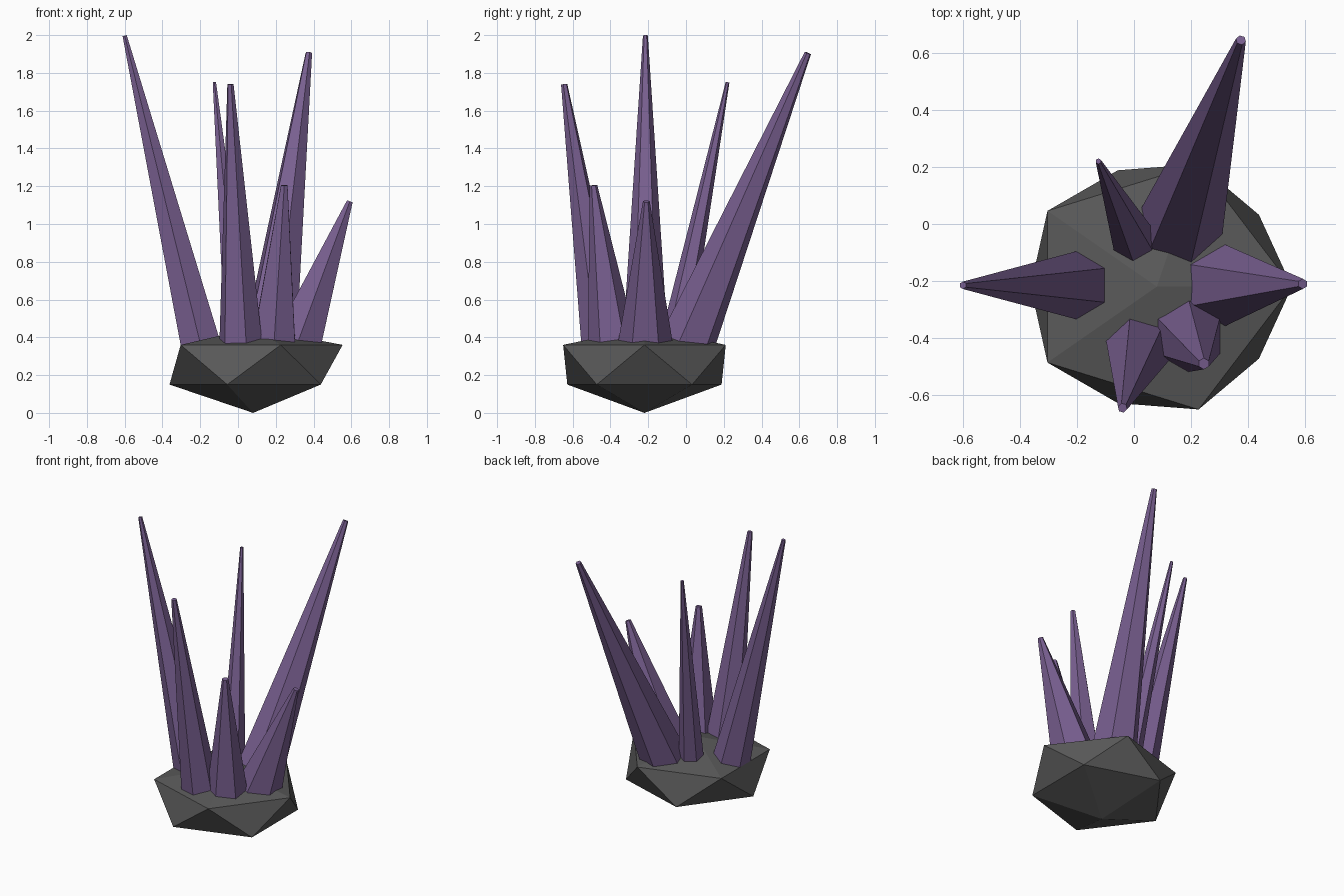
import bpy
import bmesh
from math import cos, sin, radians
from mathutils import Vector, Matrix

if "Cube" in bpy.data.objects:
    bpy.data.objects.remove(bpy.data.objects["Cube"], do_unlink=True)


def make_material(name, color):
    mat = bpy.data.materials.new(name)
    mat.use_nodes = True
    mat.diffuse_color = (*color, 1)
    bsdf = next(n for n in mat.node_tree.nodes if n.type == 'BSDF_PRINCIPLED')
    bsdf.inputs["Base Color"].default_value = (*color, 1)
    return mat


def add_object(name, bm, mat):
    bmesh.ops.recalc_face_normals(bm, faces=bm.faces)
    mesh = bpy.data.meshes.new(name)
    bm.to_mesh(mesh)
    bm.free()
    mesh.materials.append(mat)
    obj = bpy.data.objects.new(name, mesh)
    bpy.context.collection.objects.link(obj)
    return obj


stone = make_material("dark grey stone", (0.1, 0.1, 0.1))
purple = make_material("purple crystal", (0.19, 0.115, 0.28))

# Rock base: a flattened icosahedron, slightly wider at its upper ring
CENTRE = Vector((0.08, -0.22, 0))
bm = bmesh.new()
bmesh.ops.create_icosphere(bm, subdivisions=1, radius=1)
for v in bm.verts:
    if abs(v.co.z) > 0.9:
        v.co.z = 0.45 if v.co.z > 0 else 0
    elif v.co.z > 0:
        v.co = (v.co.x * 0.53, v.co.y * 0.506, 0.36)
    else:
        v.co = (v.co.x * 0.495, v.co.y * 0.48, 0.15)
    v.co += CENTRE
add_object("rock_base", bm, stone)


# Crystals: tilted six-sided spikes with tiny blunt tips, rooted in the rock
def crystal(name, foot, tip, radius, tip_radius, turn):
    foot, tip = Vector((*foot, 0.37)), Vector(tip)
    axis = tip - foot
    sink = 0.06 / axis.length
    foot -= axis * sink
    radius += (radius - tip_radius) * sink
    spin = Vector((0, 0, 1)).rotation_difference(axis)
    bm = bmesh.new()
    rings = []
    for centre, r in ((foot, radius), (tip, tip_radius)):
        angles = [radians(turn + 60 * i) for i in range(6)]
        rings.append([bm.verts.new(centre + spin @ Vector((r * cos(a), r * sin(a), 0)))
                      for a in angles])
    low, high = rings
    for i in range(6):
        j = (i + 1) % 6
        bm.faces.new((low[i], low[j], high[j], high[i]))
    bm.faces.new(low[::-1])
    bm.faces.new(high)
    add_object(name, bm, purple)


crystal("right_crystal", (-0.2, -0.215), (-0.6, -0.215, 1.997), 0.12, 0.013, 30)
crystal("back_small_crystal", (0, -0.06), (-0.125, 0.22, 1.75), 0.08, 0.01, 30)
crystal("front_crystal", (0.015, -0.44), (-0.04, -0.645, 1.74), 0.118, 0.017, 44)
crystal("back_large_crystal", (0.167, 0.007), (0.375, 0.645, 1.905), 0.15, 0.018, 42)
crystal("front_short_crystal", (0.19, -0.39), (0.245, -0.49, 1.205), 0.13, 0.02, 30)
crystal("left_crystal", (0.315, -0.215), (0.592, -0.21, 1.12), 0.145, 0.018, 30)
